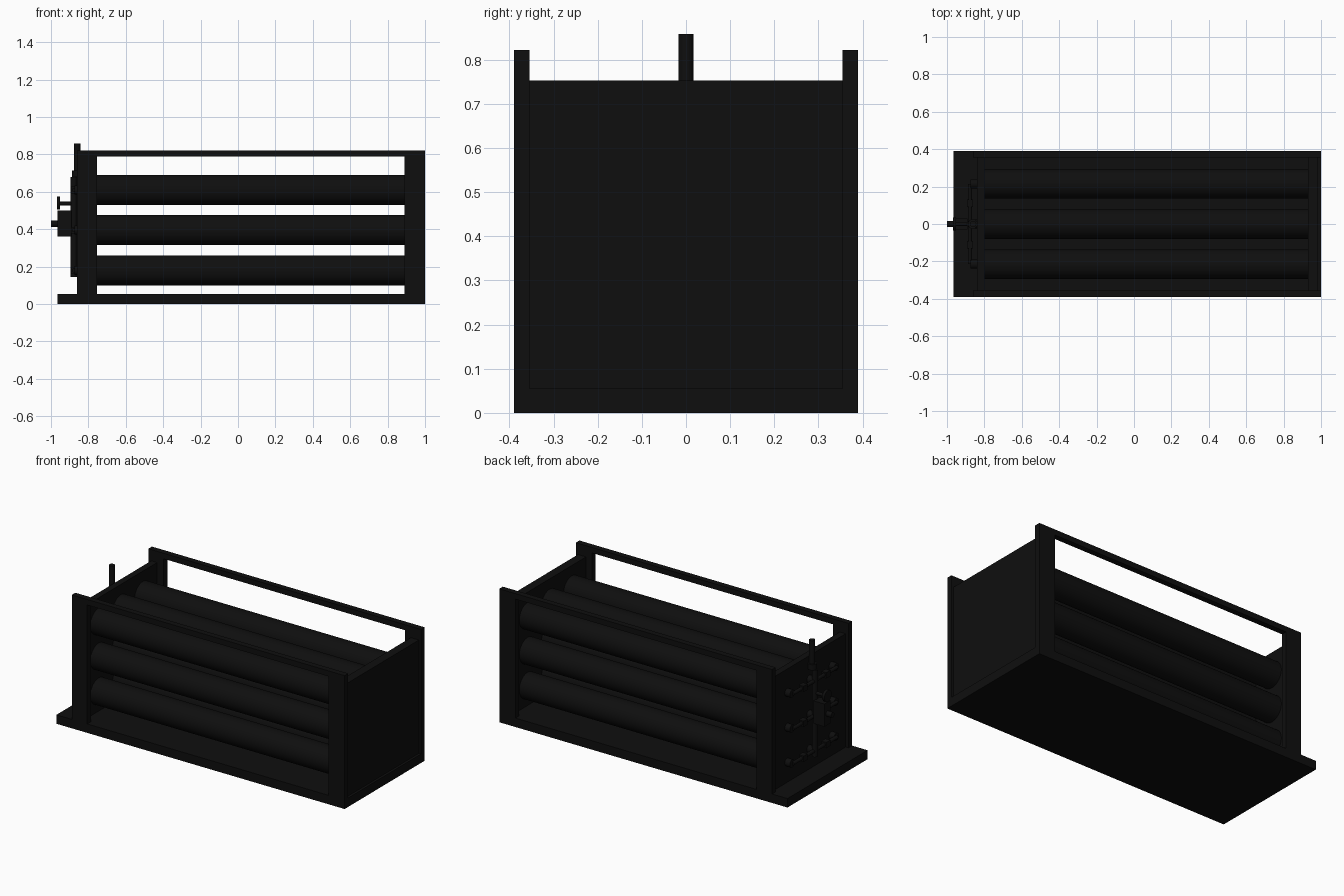
import bpy
from mathutils import Vector

old = bpy.data.objects.get("Cube")
if old:
    bpy.data.objects.remove(old)

# One near-black paint for everything
paint = bpy.data.materials.new("black_paint")
paint.use_nodes = True
colour = (0.0045, 0.0045, 0.0045, 1)
paint.diffuse_color = colour
paint.node_tree.nodes["Principled BSDF"].inputs["Base Color"].default_value = colour


def box(name, x, y, z):
    """Box from (min, max) pairs."""
    spans = (x, y, z)
    bpy.ops.mesh.primitive_cube_add(size=1, location=[(a + b) / 2 for a, b in spans])
    ob = bpy.context.object
    ob.name = name
    for v in ob.data.vertices:
        v.co = [c * (b - a) for c, (a, b) in zip(v.co, spans)]
    ob.data.materials.append(paint)
    return ob


def rod(name, start, end, radius, sides=16):
    """Cylinder between two points."""
    a, b = Vector(start), Vector(end)
    bpy.ops.mesh.primitive_cylinder_add(vertices=sides, radius=radius, depth=(b - a).length,
                                        location=(a + b) / 2)
    ob = bpy.context.object
    ob.name = name
    ob.rotation_euler = (b - a).to_track_quat('Z', 'Y').to_euler()
    bpy.ops.object.shade_smooth_by_angle()
    ob.data.materials.append(paint)
    return ob


HALF = 0.39
INNER = 0.355
BASE_TOP = 0.055
COLUMNS = (-0.215, 0, 0.215)
ROWS = (0.18, 0.395, 0.61)

# Base and end panels, the panels set back between the posts
box("base", (-0.965, 1), (-HALF, HALF), (0, BASE_TOP))
box("valve_end_panel", (-0.84, -0.80), (-INNER, INNER), (BASE_TOP, 0.753))
box("plain_end_panel", (0.93, 0.985), (-INNER, INNER), (BASE_TOP, 0.753))

# Corner posts and top rails
for side, label in ((-1, "front"), (1, "back")):
    y = sorted((side * INNER, side * HALF))
    box(label + "_valve_end_post", (-0.86, -0.755), y, (BASE_TOP, 0.822))
    box(label + "_plain_end_post", (0.89, 1), y, (BASE_TOP, 0.822))
    box(label + "_top_rail", (-0.755, 0.89), y, (0.788, 0.822))

# Gas cylinders, with a neck through the valve end and a branch pipe to the manifold
for z in ROWS:
    for y in COLUMNS:
        rod("gas_cylinder", (-0.80, y, z), (0.93, y, z), 0.08, 40)
        rod("cylinder_neck", (-0.84, y, z), (-0.875, y, z), 0.024)
    rod("branch_pipe", (-0.877, COLUMNS[0], z), (-0.877, COLUMNS[-1], z), 0.011)
    for y in (-0.11, 0.11):
        box("branch_valve", (-0.893, -0.86), (y - 0.02, y + 0.02), (z - 0.018, z + 0.018))

# Manifold, with vent stack and collar
rod("manifold", (-0.878, 0, 0.145), (-0.878, 0, 0.68), 0.017)
rod("vent_collar", (-0.862, 0, 0.68), (-0.862, 0, 0.715), 0.026)
rod("vent_stack", (-0.86, 0, 0.68), (-0.86, 0, 0.858), 0.017)

# Main valve, hand wheel and outlet
box("main_valve", (-0.965, -0.89), (-0.03, 0.03), (0.36, 0.50))
rod("outlet", (-1, 0, 0.43), (-0.965, 0, 0.43), 0.017)
rod("hand_wheel_stem", (-0.96, 0, 0.537), (-0.878, 0, 0.537), 0.01)
rod("hand_wheel", (-0.968, 0, 0.54), (-0.952, 0, 0.54), 0.035, 24)
